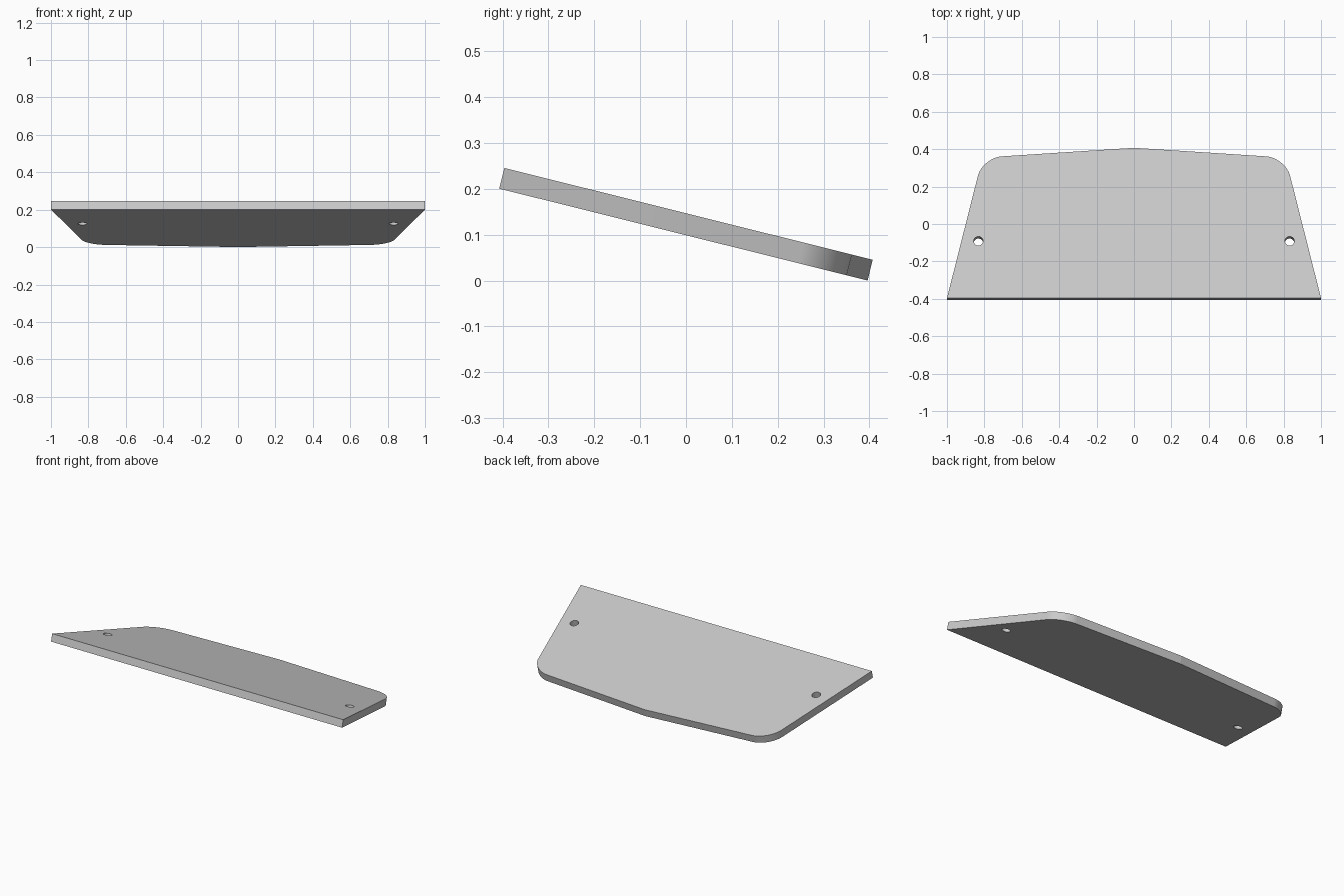
import bpy
import bmesh
import math

cube = bpy.data.objects.get("Cube")
if cube:
    bpy.data.objects.remove(cube, do_unlink=True)

TILT = math.radians(-14)
THICK = 0.0465
CENTRE_Z = 0.123

grey = bpy.data.materials.new("light grey")
grey.use_nodes = True
colour = (0.6, 0.6, 0.6, 1)
grey.diffuse_color = colour
grey.node_tree.nodes["Principled BSDF"].inputs["Base Color"].default_value = colour


def add_object(name, bm):
    mesh = bpy.data.meshes.new(name)
    bm.to_mesh(mesh)
    bm.free()
    obj = bpy.data.objects.new(name, mesh)
    bpy.context.collection.objects.link(obj)
    mesh.materials.append(grey)
    return obj


# Tapered panel with a shallow peak along the back edge
half = [(1, -0.414), (0.81, 0.36)]
outline = half + [(0, 0.414)] + [(-x, y) for x, y in reversed(half)]
bm = bmesh.new()
base = bm.faces.new([bm.verts.new((x, y, -THICK / 2)) for x, y in outline])
extruded = bmesh.ops.extrude_face_region(bm, geom=[base])["geom"]
top_verts = [v for v in extruded if isinstance(v, bmesh.types.BMVert)]
bmesh.ops.translate(bm, vec=(0, 0, THICK), verts=top_verts)

# Rounded back corners
corners = [e for e in bm.edges
           if all(abs(abs(v.co.x) - 0.81) < 0.001 for v in e.verts)
           and e.verts[0].co.x * e.verts[1].co.x > 0]
bmesh.ops.bevel(bm, geom=corners, offset=0.105, segments=24,
                profile=0.5, affect="EDGES")
bmesh.ops.recalc_face_normals(bm, faces=bm.faces)
panel = add_object("tilted_panel", bm)

# Two screw holes drilled through the panel
bm = bmesh.new()
for side in (-1, 1):
    drill = bmesh.ops.create_cone(bm, cap_ends=True, segments=64, radius1=0.025,
                                  radius2=0.025, depth=0.2)
    bmesh.ops.translate(bm, vec=(side * 0.832, -0.0995, 0), verts=drill["verts"])
cutter = add_object("hole_cutter", bm)
cutter.hide_render = True

cut = panel.modifiers.new("screw holes", "BOOLEAN")
cut.operation = "DIFFERENCE"
cut.solver = "EXACT"
cut.object = cutter
bpy.ops.object.select_all(action="DESELECT")
panel.select_set(True)
bpy.context.view_layer.objects.active = panel
bpy.ops.object.modifier_apply(modifier=cut.name)
bpy.data.objects.remove(cutter, do_unlink=True)

# Smooth the curves, keep the edges and back peak crisp, then tilt into place
bpy.ops.object.shade_smooth_by_angle(angle=math.radians(6))
panel.rotation_euler.x = TILT
panel.location.z = CENTRE_Z
